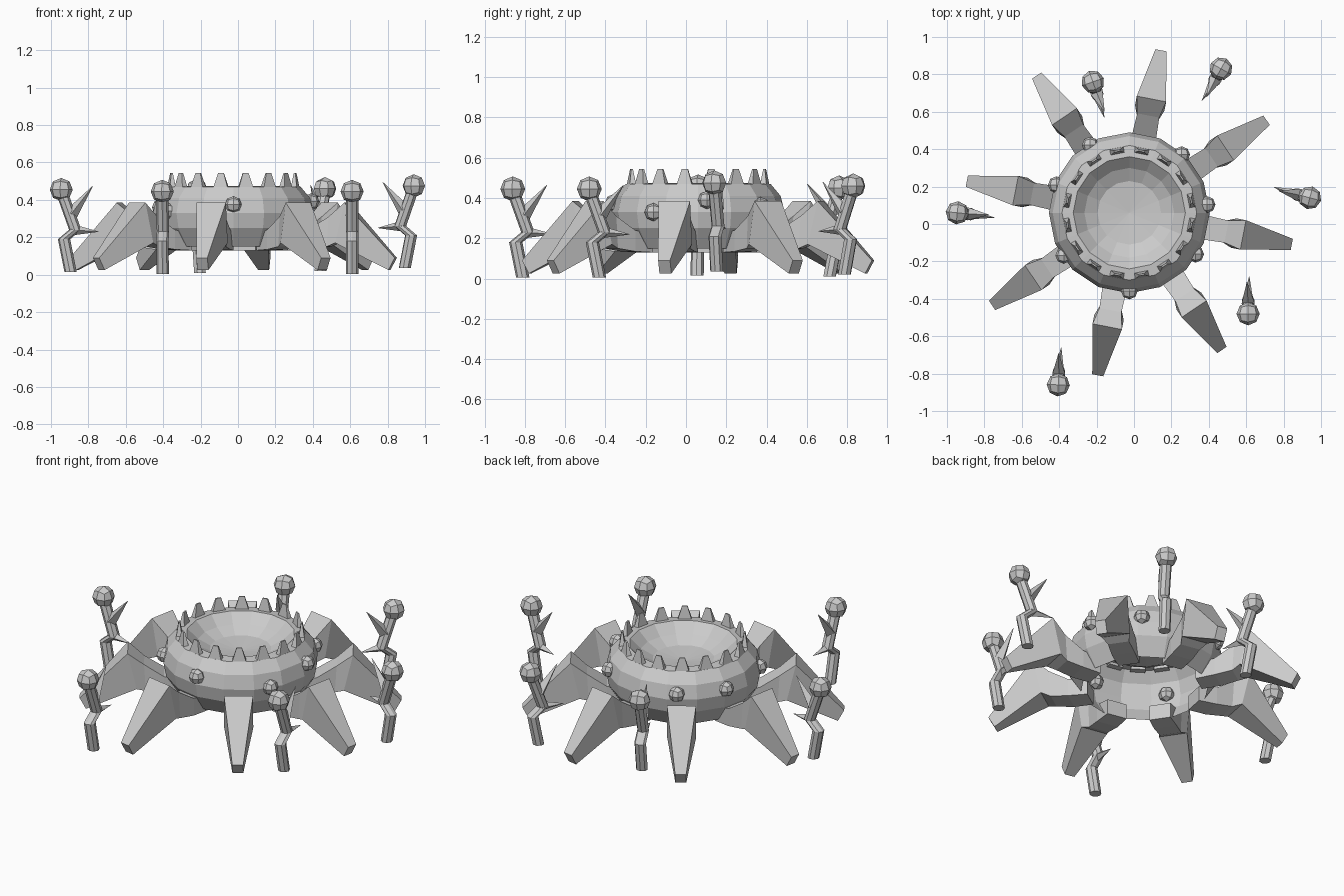
import bpy, bmesh
from math import sin, cos, pi, radians, atan2
from mathutils import Vector, Matrix

cube = bpy.data.objects.get("Cube")
if cube:
    bpy.data.objects.remove(cube, do_unlink=True)

CENTRE = Vector((-0.025, 0.06, 0))

stone = bpy.data.materials.new("grey_stone")
stone.use_nodes = True
GREY = (0.6, 0.6, 0.6, 1)
stone.diffuse_color = GREY
stone.node_tree.nodes["Principled BSDF"].inputs["Base Color"].default_value = GREY


def finish(bm, name, location=(0, 0, 0), angle=0.0, recalc=True):
    """Turn a bmesh into a flat shaded object."""
    if recalc:
        bmesh.ops.recalc_face_normals(bm, faces=bm.faces)
    mesh = bpy.data.meshes.new(name)
    bm.to_mesh(mesh)
    bm.free()
    mesh.materials.append(stone)
    obj = bpy.data.objects.new(name, mesh)
    obj.location = location
    obj.rotation_euler.z = angle
    bpy.context.collection.objects.link(obj)
    return obj


def loft(bm, rings, caps=True):
    """Skin a list of equally sized closed rings."""
    loops = [[bm.verts.new(p) for p in ring] for ring in rings]
    n = len(loops[0])
    for a, b in zip(loops, loops[1:]):
        for i in range(n):
            j = (i + 1) % n
            bm.faces.new((a[i], a[j], b[j], b[i]))
    if caps:
        bm.faces.new(loops[0][::-1])
        bm.faces.new(loops[-1])
    return loops


def add_ball(bm, centre, radius):
    """Rounded cube with two by two faces per side."""
    verts = []
    for axis in ((1, 0, 0), (-1, 0, 0), (0, 1, 0), (0, -1, 0), (0, 0, 1), (0, 0, -1)):
        turn = Vector(axis).to_track_quat('Z', 'Y').to_matrix().to_4x4()
        verts += bmesh.ops.create_grid(bm, x_segments=2, y_segments=2, size=1,
                                       matrix=turn @ Matrix.Translation((0, 0, 1)))["verts"]
    for v in verts:
        v.co = Vector(centre) + v.co.normalized() * radius
    bmesh.ops.remove_doubles(bm, verts=verts, dist=0.001)


def add_thorn(bm, base, tip, radius):
    """Thin four sided spike between two points."""
    base, tip = Vector(base), Vector(tip)
    axis = tip - base
    turn = axis.to_track_quat('Z', 'Y').to_matrix().to_4x4()
    bmesh.ops.create_cone(bm, cap_ends=True, segments=4, radius1=radius, radius2=0.001,
                          depth=axis.length,
                          matrix=Matrix.Translation((base + tip) / 2) @ turn)


# Body: ring shell with a sunken dish, open underneath
SIDES = 16
profile = [(0.35, 0.15), (0.415, 0.25), (0.43, 0.33), (0.41, 0.41), (0.36, 0.47),
           (0.30, 0.475), (0.24, 0.42), (0.17, 0.385)]
bm = bmesh.new()
rings = [[(r * cos(2 * pi * i / SIDES), r * sin(2 * pi * i / SIDES), z)
          for i in range(SIDES)] for r, z in profile]
floor = loft(bm, rings, caps=False)[-1]
middle = bm.verts.new((0, 0, 0.37))
for i in range(SIDES):
    bm.faces.new((floor[i], floor[(i + 1) % SIDES], middle))
finish(bm, "body_shell", CENTRE, recalc=False)

# Rim teeth: small tapered wedges, one per facet
bm = bmesh.new()
for k in range(SIDES):
    spin = Matrix.Rotation((k + 0.5) * 2 * pi / SIDES, 3, 'Z')
    rings = []
    for r, z, depth, width in [(0.337, 0.455, 0.018, 0.042), (0.337, 0.545, 0.004, 0.015)]:
        rings.append([spin @ Vector((r + sx * depth, sy * width, z))
                      for sx, sy in [(-1, -1), (1, -1), (1, 1), (-1, 1)]])
    loft(bm, rings)
finish(bm, "rim_teeth", CENTRE)

# Knobs studding the body wall: angle and height
bm = bmesh.new()
for angle, z in [(120, 0.36), (48, 0.36), (6, 0.39), (-32, 0.33),
                 (-90, 0.375), (-147, 0.34), (159, 0.36)]:
    a = radians(angle)
    add_ball(bm, (0.418 * cos(a), 0.418 * sin(a), z), 0.045)
finish(bm, "body_knobs", CENTRE)

# Legs: top point, bottom point and half width of each section
leg_sections = [((0.31, 0.22), (0.31, 0.13), 0.06),
                ((0.42, 0.24), (0.42, 0.135), 0.065),
                ((0.53, 0.31), (0.52, 0.15), 0.06),
                ((0.62, 0.385), (0.57, 0.17), 0.08),
                ((0.885, 0.09), (0.85, 0.025), 0.03)]
for k in range(8):
    bm = bmesh.new()
    loft(bm, [[(t[0], -w, t[1]), (t[0], w, t[1]), (b[0], w, b[1]), (b[0], -w, b[1])]
              for t, b, w in leg_sections])
    finish(bm, f"leg_{k + 1}", CENTRE, radians(79 + 45 * k))

# Crooked posts around the body: position, base height and inward heading
posts = [((-0.945, 0.06), 0.015, (0.2, -0.02)), ((-0.22, 0.76), 0.01, (0.06, -0.17)),
         ((0.465, 0.83), 0.02, (-0.1, -0.18)), ((0.94, 0.14), 0.035, (-0.19, 0.05)),
         ((0.61, -0.48), 0.005, (0, 0.18)), ((-0.405, -0.86), 0.005, (0.01, 0.2))]
post_path = [(0.05, 0.0), (0.015, 0.175), (0.075, 0.225), (0.005, 0.42)]
for n, ((x, y), z, (dx, dy)) in enumerate(posts):
    bm = bmesh.new()
    loft(bm, [[(px + 0.033 * cos(pi * i / 4), 0.033 * sin(pi * i / 4), pz)
               for i in range(8)] for px, pz in post_path])
    add_ball(bm, (0, 0, 0.44), 0.062)
    add_thorn(bm, (0.055, 0, 0.31), (0.17, 0.006, 0.46), 0.035)
    add_thorn(bm, (0.06, 0, 0.225), (0.2, -0.006, 0.215), 0.03)
    finish(bm, f"thorn_post_{n + 1}", (x, y, z), atan2(dy, dx))
